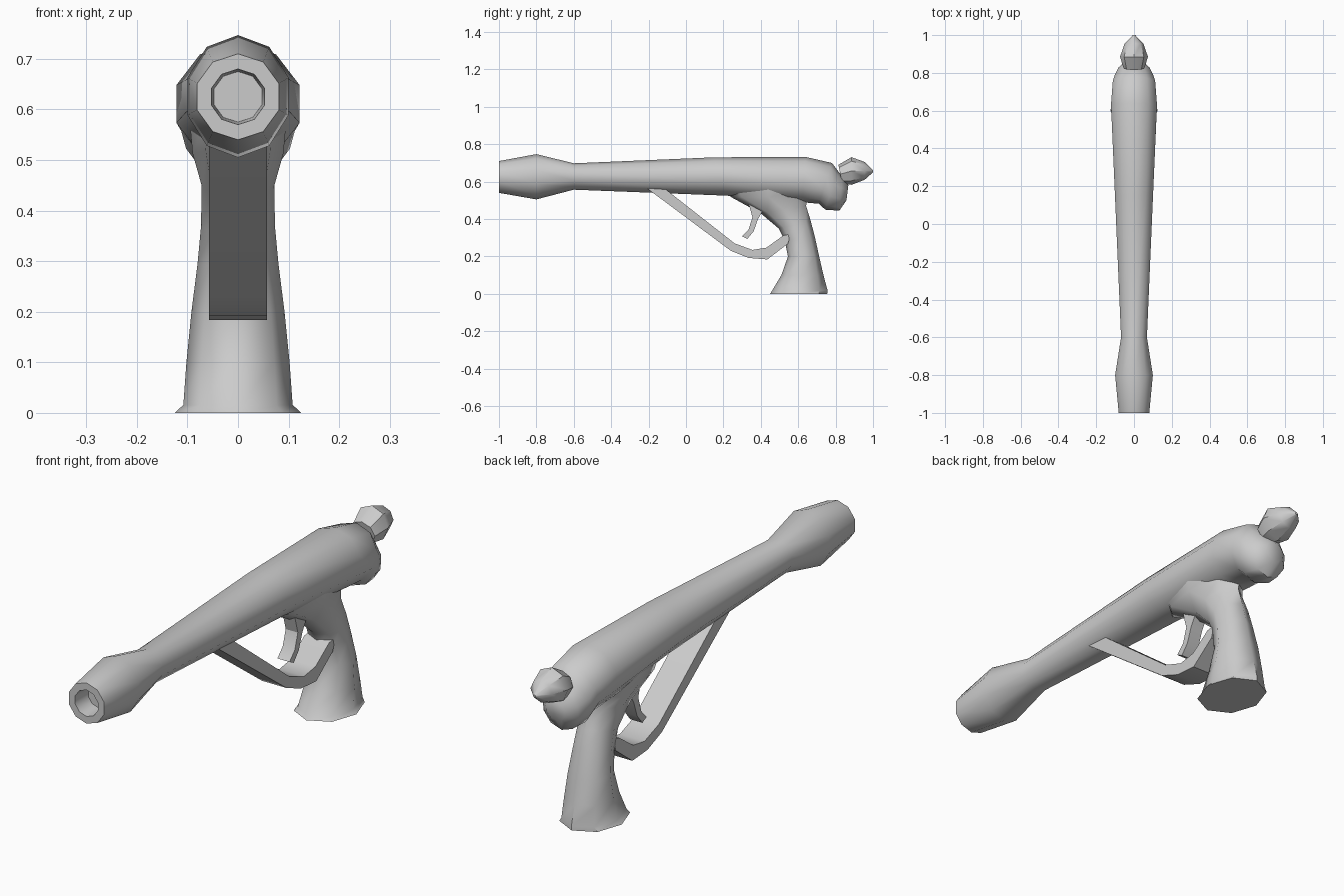
import bpy, bmesh, math

grey = bpy.data.materials.new("plain grey")
grey.diffuse_color = (0.6, 0.6, 0.6, 1)


def finish(bm, name, angle):
    bmesh.ops.recalc_face_normals(bm, faces=bm.faces)
    mesh = bpy.data.meshes.new(name)
    bm.to_mesh(mesh)
    bm.free()
    obj = bpy.data.objects.new(name, mesh)
    bpy.context.collection.objects.link(obj)
    mesh.materials.append(grey)
    bpy.ops.object.select_all(action='DESELECT')
    obj.select_set(True)
    bpy.context.view_layer.objects.active = obj
    bpy.ops.object.shade_smooth_by_angle(angle=math.radians(angle))


def loft(name, rings, sides, angle=45):
    """Each ring: y, z of one end, y, z of the opposite end, half width."""
    bm = bmesh.new()
    loops = []
    for ya, za, yb, zb, w in rings:
        loop = []
        for i in range(sides):
            a = 2 * math.pi * i / sides
            c = math.cos(a) / 2
            loop.append(bm.verts.new((w * math.sin(a),
                                      (ya + yb) / 2 + c * (ya - yb),
                                      (za + zb) / 2 + c * (za - zb))))
        loops.append(loop)
    for p, q in zip(loops, loops[1:]):
        for i in range(sides):
            j = (i + 1) % sides
            bm.faces.new((p[i], p[j], q[j], q[i]))
    bm.faces.new(loops[0])
    bm.faces.new(loops[-1])
    finish(bm, name, angle)


def extrude_side(name, profile, half, angle=30):
    """Side profile of (y, z) points given a width across x."""
    bm = bmesh.new()
    a = [bm.verts.new((-half, y, z)) for y, z in profile]
    b = [bm.verts.new((half, y, z)) for y, z in profile]
    bm.faces.new(a)
    bm.faces.new(b)
    for i in range(len(a)):
        j = (i + 1) % len(a)
        bm.faces.new((a[i], a[j], b[j], b[i]))
    finish(bm, name, angle)


# Barrel and body: bore, muzzle flare, long taper, rounded drooping rear
loft("barrel_and_body", [
    (-0.92, 0.675, -0.92, 0.575, 0.050),
    (-1.00, 0.680, -1.00, 0.570, 0.055),
    (-1.00, 0.710, -1.00, 0.540, 0.085),
    (-0.80, 0.747, -0.80, 0.505, 0.105),
    (-0.60, 0.698, -0.60, 0.557, 0.072),
    (0.15, 0.730, 0.22, 0.525, 0.107),
    (0.64, 0.732, 0.62, 0.490, 0.128),
    (0.78, 0.700, 0.71, 0.482, 0.118),
    (0.81, 0.660, 0.745, 0.450, 0.108),
    (0.835, 0.630, 0.82, 0.445, 0.085),
    (0.868, 0.580, 0.858, 0.500, 0.045),
], 10)

# Rear knob
loft("rear_knob", [
    (0.815, 0.690, 0.835, 0.590, 0.055),
    (0.885, 0.731, 0.885, 0.583, 0.074),
    (0.955, 0.705, 0.955, 0.610, 0.050),
    (1.00, 0.660, 1.00, 0.650, 0.006),
], 8, 40)

# Grip: flared foot, waisted front, swept web blending into the body
loft("grip", [
    (0.45, 0.000, 0.755, 0.000, 0.125),
    (0.458, 0.014, 0.757, 0.018, 0.108),
    (0.51, 0.100, 0.735, 0.100, 0.102),
    (0.545, 0.200, 0.712, 0.200, 0.092),
    (0.527, 0.290, 0.690, 0.300, 0.080),
    (0.495, 0.350, 0.667, 0.390, 0.073),
    (0.40, 0.430, 0.642, 0.470, 0.072),
    (0.24, 0.518, 0.650, 0.510, 0.090),
    (0.20, 0.570, 0.680, 0.570, 0.095),
], 8, 50)

# Trigger guard strap
extrude_side("trigger_guard", [
    (-0.21, 0.565), (0.24, 0.230), (0.335, 0.192), (0.435, 0.184),
    (0.545, 0.268), (0.56, 0.320), (0.52, 0.312), (0.43, 0.247),
    (0.355, 0.235), (0.26, 0.270), (-0.11, 0.560)], 0.057)

# Trigger
extrude_side("trigger", [
    (0.33, 0.50), (0.355, 0.41), (0.335, 0.345), (0.30, 0.308),
    (0.328, 0.294), (0.362, 0.335), (0.385, 0.40), (0.42, 0.46),
    (0.42, 0.50)], 0.028)
